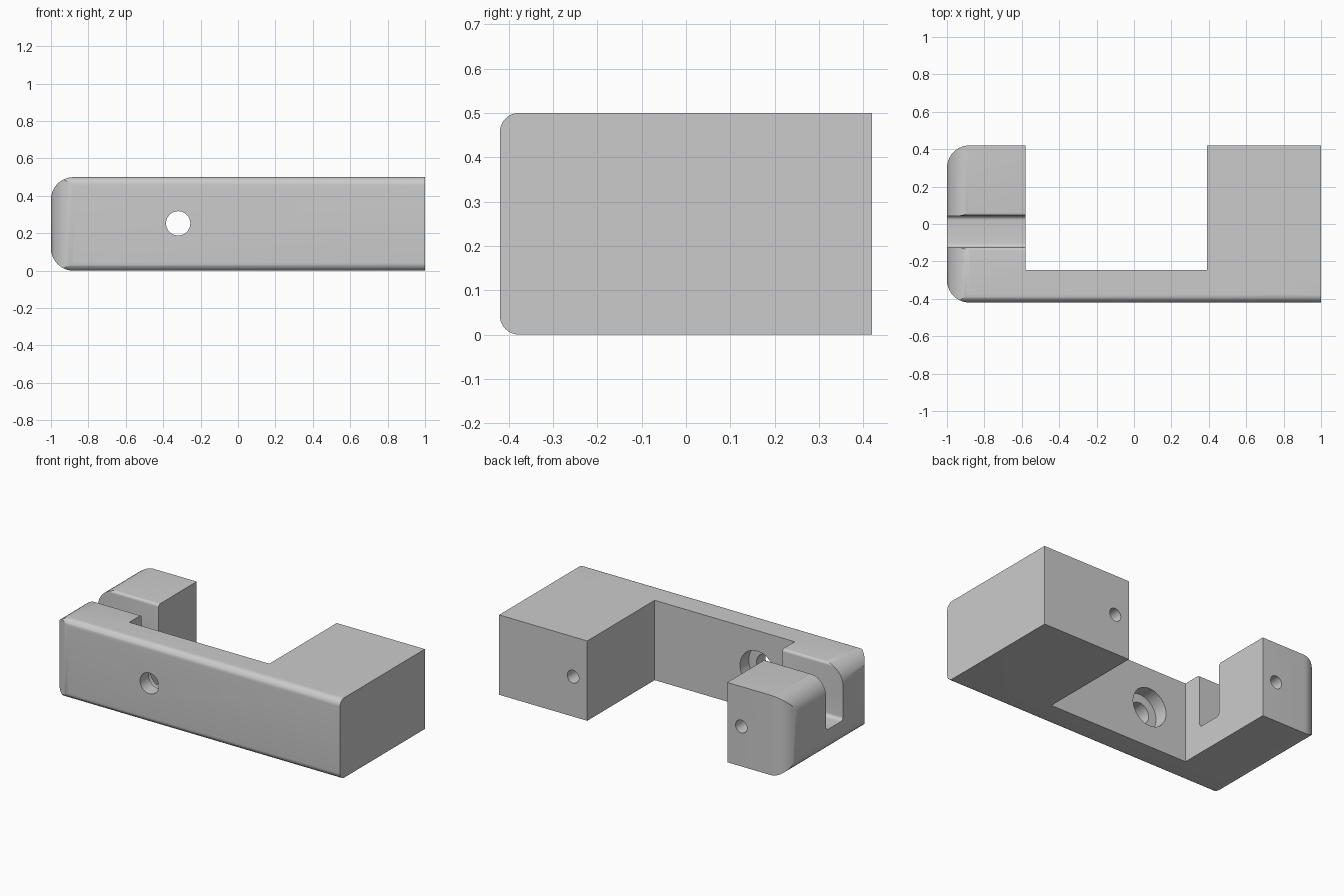
import bpy, bmesh, math
from mathutils import Vector

if "Cube" in bpy.data.objects:
    bpy.data.objects.remove(bpy.data.objects["Cube"])


def rounded(corners, steps=10):
    """Outline from (u, v, radius) corners, with tangent arcs at radius > 0."""
    out = []
    n = len(corners)
    for i, (u, v, r) in enumerate(corners):
        p = Vector((u, v))
        if r == 0:
            out.append(p)
            continue
        a = (Vector(corners[i - 1][:2]) - p).normalized()
        b = (Vector(corners[(i + 1) % n][:2]) - p).normalized()
        # all corners are square, so the arc is a quarter circle
        centre = p + (a + b) * r
        for k in range(steps + 1):
            t = math.pi / 2 * k / steps
            out.append(centre - b * r * math.cos(t) - a * r * math.sin(t))
    return out


def prism(name, outline, axis, lo, hi):
    """Extrude a 2D outline along the given axis."""
    place = {'X': lambda p, t: (t, p.x, p.y),
             'Y': lambda p, t: (p.x, t, p.y),
             'Z': lambda p, t: (p.x, p.y, t)}[axis]
    bm = bmesh.new()
    rings = [[bm.verts.new(place(p, t)) for p in outline] for t in (lo, hi)]
    bm.faces.new(list(reversed(rings[0])))
    bm.faces.new(rings[1])
    n = len(outline)
    for i in range(n):
        j = (i + 1) % n
        bm.faces.new((rings[0][i], rings[0][j], rings[1][j], rings[1][i]))
    bm.normal_update()
    if bm.calc_volume(signed=True) < 0:
        bmesh.ops.reverse_faces(bm, faces=bm.faces[:])
    mesh = bpy.data.meshes.new(name)
    bm.to_mesh(mesh)
    bm.free()
    ob = bpy.data.objects.new(name, mesh)
    bpy.context.scene.collection.objects.link(ob)
    return ob


def circle(x, z, r, n=40):
    return [Vector((x + r * math.cos(2 * math.pi * k / n),
                    z + r * math.sin(2 * math.pi * k / n))) for k in range(n)]


def combine(target, tool, operation):
    """Bake a boolean into the target mesh and remove the helper."""
    tool.hide_render = True
    mod = target.modifiers.new("cut", 'BOOLEAN')
    mod.operation = operation
    mod.object = tool
    for solver in ('EXACT', 'MANIFOLD'):
        mod.solver = solver
        bpy.context.view_layer.update()
        deps = bpy.context.evaluated_depsgraph_get()
        mesh = bpy.data.meshes.new_from_object(target.evaluated_get(deps))
        if len(mesh.polygons):
            break
    target.modifiers.clear()
    target.data = mesh
    bpy.data.objects.remove(tool)


# U-shaped plan with large rounds on the left end
body = prism("bracket_body", rounded([
    (-1, -0.42, 0.12), (1, -0.42, 0), (1, 0.42, 0), (0.39, 0.42, 0),
    (0.39, -0.247, 0), (-0.58, -0.247, 0), (-0.58, 0.42, 0),
    (-1, 0.42, 0.12)]), 'Z', 0, 0.5)

# left end rounds seen from the front
combine(body, prism("end_rounds", rounded([
    (-1, 0, 0.12), (1.2, 0, 0), (1.2, 0.5, 0), (-1, 0.5, 0.12)]),
    'Y', -0.6, 0.6), 'INTERSECT')

# small rounds along the front edges
combine(body, prism("front_rounds", rounded([
    (-0.42, 0, 0.043), (0.6, 0, 0), (0.6, 0.5, 0), (-0.42, 0.5, 0.043)]),
    'X', -1.2, 1.2), 'INTERSECT')

# slot across the left arm, with rounded floor and lips
combine(body, prism("arm_slot", rounded([
    (-0.2, 0.6, 0), (-0.2, 0.5005, 0), (-0.125, 0.5005, 0.018),
    (-0.125, 0.167, 0.022), (0.043, 0.167, 0.022), (0.043, 0.5005, 0.018),
    (0.12, 0.5005, 0), (0.12, 0.6, 0)], 6), 'X', -1.1, -0.5), 'DIFFERENCE')

# counterbored screw hole in the front wall, pin holes in the arm ends
for x, z, r, y0, y1 in [(-0.32, 0.253, 0.065, -0.6, -0.1),
                        (-0.32, 0.253, 0.119, -0.333, -0.1),
                        (-0.677, 0.25, 0.04, -0.03, 0.6),
                        (0.488, 0.25, 0.04, -0.03, 0.6)]:
    combine(body, prism("hole", circle(x, z, r), 'Y', y0, y1), 'DIFFERENCE')

bpy.ops.object.select_all(action='DESELECT')
body.select_set(True)
bpy.context.view_layer.objects.active = body
bpy.ops.object.shade_smooth_by_angle(angle=math.radians(25))
